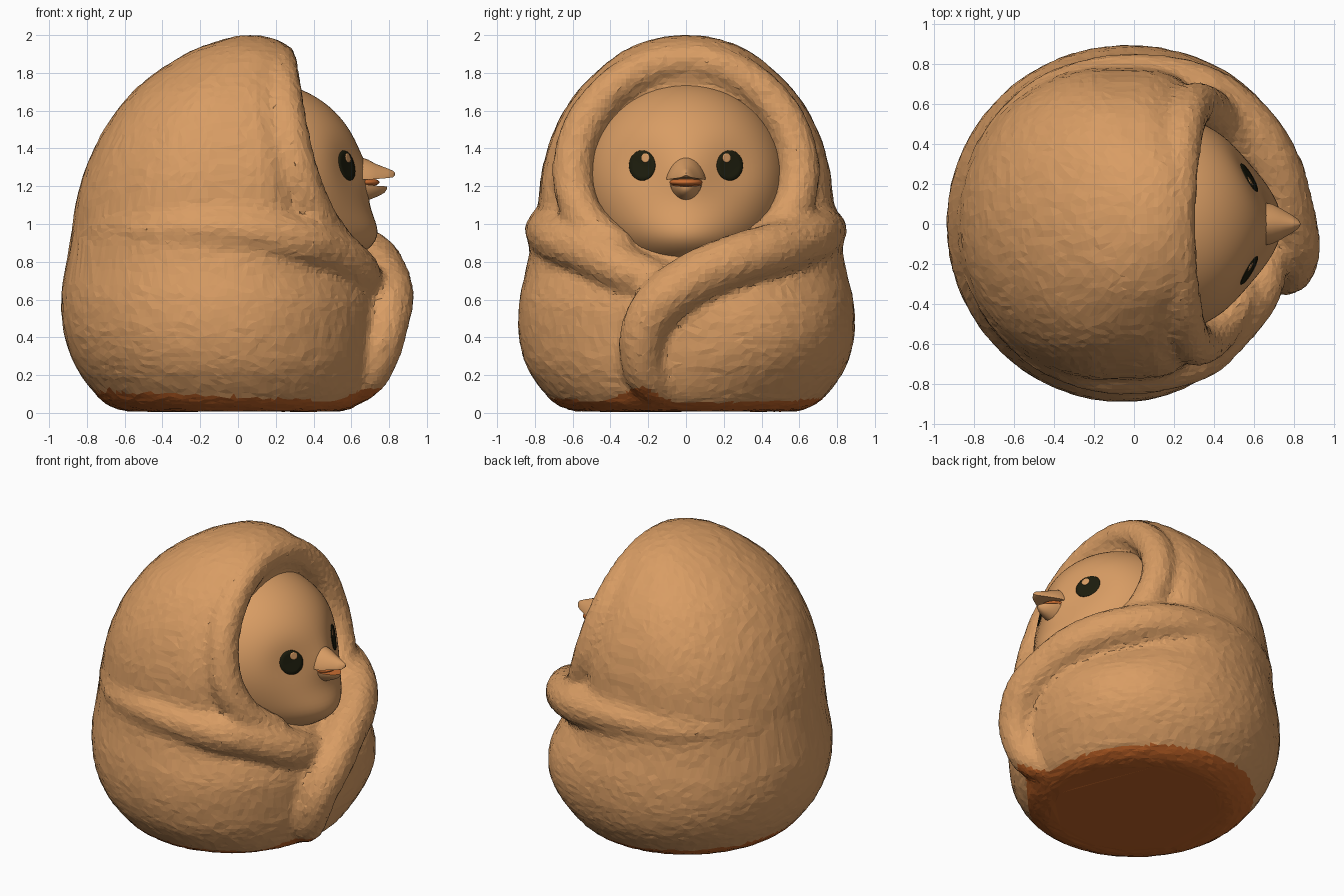
import bpy, bmesh, math, random
from mathutils import Vector, Matrix

if "Cube" in bpy.data.objects:
    bpy.data.objects.remove(bpy.data.objects["Cube"])

random.seed(4)


def material(name, rgb):
    m = bpy.data.materials.new(name)
    m.diffuse_color = (*rgb, 1)
    m.use_nodes = True
    m.node_tree.nodes["Principled BSDF"].inputs["Base Color"].default_value = m.diffuse_color
    return m


TAN = material("warm_tan", (0.69, 0.335, 0.127))
BROWN = material("base_brown", (0.53, 0.125, 0.020))
DARK = material("eye_dark", (0.012, 0.012, 0.004))
ORANGE = material("mouth_orange", (0.58, 0.15, 0.03))


def finish(bm, name, mats, smooth=True):
    bmesh.ops.recalc_face_normals(bm, faces=bm.faces)
    me = bpy.data.meshes.new(name)
    for f in bm.faces:
        f.smooth = smooth
    bm.to_mesh(me)
    bm.free()
    for m in mats:
        me.materials.append(m)
    ob = bpy.data.objects.new(name, me)
    bpy.context.collection.objects.link(ob)
    return ob


def loft(bm, rings):
    """Skin a list of point rings and cap both ends."""
    rows = [[bm.verts.new(p) for p in r] for r in rings]
    n = len(rows[0])
    for a, b in zip(rows, rows[1:]):
        for i in range(n):
            bm.faces.new((a[i], a[(i + 1) % n], b[(i + 1) % n], b[i]))
    bm.faces.new(rows[0][::-1])
    bm.faces.new(rows[-1])


def catmull(pts, steps):
    pts = [pts[0]] + pts + [pts[-1]]
    out = []
    for i in range(1, len(pts) - 2):
        for s in range(steps):
            t = s / steps
            out.append([0.5 * (2 * b + (c - a) * t + (2 * a - 5 * b + 4 * c - d) * t * t
                               + (3 * b - a - 3 * c + d) * t ** 3)
                        for a, b, c, d in zip(*pts[i - 1:i + 3])])
    return out + [list(pts[-1])]


def roll(bm, path):
    """Rounded roll of cloth along points (x, y, z, radius)."""
    for x, y, z, r in catmull(path, 12):
        bmesh.ops.create_icosphere(bm, subdivisions=2, radius=r,
                                   matrix=Matrix.Translation((x, y, z)))


# --- blanket: egg-shaped body and hood (z, back x, front x, half width, front squareness)
sections = [(0.01, -.60, .56, .60, 2), (.05, -.70, .64, .69, 2), (.12, -.77, .69, .76, 2),
            (.25, -.86, .73, .845, 2), (.42, -.92, .74, .885, 2), (.60, -.935, .74, .88, 2),
            (.78, -.91, .66, .84, 2), (.95, -.88, .50, .81, 2.8), (1.10, -.86, .38, .78, 4),
            (1.25, -.82, .31, .765, 5.5), (1.40, -.76, .285, .73, 5.5), (1.55, -.675, .26, .67, 5),
            (1.70, -.555, .26, .575, 4), (1.82, -.405, .275, .455, 3.2), (1.91, -.255, .27, .34, 2.8),
            (1.965, -.11, .22, .215, 2.4), (1.995, .0, .14, .09, 2)]
rings = []
for z, xb, xf, w, n in catmull(sections, 3):
    z = max(z, 0.005)
    cx = 0.3 * (xf + xb)
    ring = []
    for i in range(96):
        c, s = math.cos(i * math.tau / 96), math.sin(i * math.tau / 96)
        e = 2 / n if c > 0 else 1
        rx = xf - cx if c > 0 else cx - xb
        x = cx + rx * math.copysign(abs(c) ** e, c)
        y = w * math.copysign(abs(s) ** e, s)
        # fuller front lobe where the cloth overlaps
        turn = math.degrees(math.atan2(s, c)) - 33
        k = .095 * math.exp(-(turn / 33) ** 2 - ((z - .42) / .25) ** 2)
        ring.append((x + k * c, y + k * s, z))
    rings.append(ring)
bm = bmesh.new()
loft(bm, rings)

# rolled hood rim around the face
half = [(.21, 0, 1.865, .10), (.22, .20, 1.83, .10), (.235, .40, 1.705, .105), (.265, .55, 1.5, .11),
        (.325, .60, 1.25, .11), (.42, .535, 1.03, .105), (.53, .37, .88, .10)]
roll(bm, [(x, -y, z, r) for x, y, z, r in half[:0:-1]] + half)

# arm-like rolls wrapping from the back to the front
roll(bm, [(-.81, 0, .98, .06), (-.73, -.36, .97, .07), (-.46, -.63, .965, .10), (-.1, -.735, .97, .12),
          (.28, -.665, .92, .135), (.48, -.5, .85, .135), (.61, -.33, .76, .13), (.66, -.12, .67, .12)])
roll(bm, [(-.81, 0, .98, .06), (-.73, .36, .97, .07), (-.46, .63, .965, .10), (-.1, .73, .97, .12),
          (.30, .68, .94, .135), (.56, .50, .88, .14), (.70, .29, .82, .14), (.76, .08, .735, .14),
          (.80, -.10, .62, .135), (.785, -.21, .48, .125), (.75, -.24, .33, .115),
          (.67, -.20, .19, .115), (.54, -.05, .12, .11)])
raw = finish(bm, "blanket_source", [TAN])

# fuse the cloth, soften it and facet it
m = raw.modifiers.new("fuse", 'REMESH')
m.mode, m.voxel_size = 'VOXEL', 0.022
m = raw.modifiers.new("soften", 'SMOOTH')
m.factor, m.iterations = 0.5, 14
m = raw.modifiers.new("facet", 'DECIMATE')
m.ratio = 0.3
deps = bpy.context.evaluated_depsgraph_get()
me = bpy.data.meshes.new_from_object(raw.evaluated_get(deps))
bpy.data.objects.remove(raw)
me.name = "blanket"
me.materials.clear()
me.materials.append(TAN)
me.materials.append(BROWN)
for v in me.vertices:
    v.co += v.normal * random.uniform(0, .005)
    v.co.z = max(v.co.z, 0)
for p in me.polygons:  # brown underside, rising on the front fold
    c = p.center
    fold = .09 * math.exp(-((c.y + .24) / .11) ** 2) if c.x > .5 else 0
    p.material_index = int(c.z < 0.085 - 0.045 * c.x + fold)
    p.use_smooth = False
bpy.context.collection.objects.link(bpy.data.objects.new("blanket", me))

# --- head: ellipsoid with a full chin, a slight rise under the beak and shallow eye sockets
HC, HR = Vector((.13, 0, 1.22)), Vector((.54, .545, .53))


def swell(y, z, nx):
    chin = .18 * math.exp(-((z - .88) / .18) ** 2 - (y / .4) ** 2)
    muzzle = .025 * math.exp(-(y * y + (z - 1.25) ** 2) / .012)
    socket = .045 * math.exp(-((abs(y) - .27) ** 2 + (z - 1.31) ** 2) / .025)
    nx = max(0, nx)
    return chin * nx ** .5 + (muzzle - socket) * nx


def head_x(y, z):
    nx = math.sqrt(max(0, 1 - (y / HR.y) ** 2 - ((z - HC.z) / HR.z) ** 2))
    return HC.x + HR.x * nx + swell(y, z, nx)


bm = bmesh.new()
bmesh.ops.create_uvsphere(bm, u_segments=80, v_segments=56, radius=1)
for v in bm.verts:
    n = v.co.copy()
    v.co = HC + Vector((n.x * HR.x, n.y * HR.y, n.z * HR.z))
    v.co.x += swell(v.co.y, v.co.z, n.x)
finish(bm, "head", [TAN])


def face_disc(name, cy, cz, ry, rz, lift, mat):
    """Thin oval plate that follows the head surface."""
    bm = bmesh.new()
    rows = []
    for k, up in ((.12, lift), (.4, lift), (.7, lift), (.97, lift), (1, -.004)):
        rows.append([(head_x(cy + ry * k * math.cos(a), cz + rz * k * math.sin(a)) + up,
                      cy + ry * k * math.cos(a), cz + rz * k * math.sin(a))
                     for a in (i * math.tau / 32 for i in range(32))])
    loft(bm, rows)
    finish(bm, name, [mat])


for side, s in (("right", -1), ("left", 1)):
    face_disc(side + "_eye", s * .232, 1.31, .071, .081, .005, DARK)
    face_disc(side + "_eye_glint", s * .215, 1.35, .022, .025, .009, TAN)


# --- beak halves: pointed half-oval sections (x, half width, flat-side z, peak z)
def beak(name, stations, lining=False):
    bm = bmesh.new()
    loft(bm, [[(x, w * math.cos(a), z0 + (z1 - z0) * math.sin(a) ** 1.4)
               for a in (i * math.pi / 16 for i in range(17))]
              for x, w, z0, z1 in stations])
    ob = finish(bm, name, [TAN, ORANGE], False)
    if lining:  # the inside of the mouth is orange
        for p in ob.data.polygons:
            p.material_index = int(p.normal.z > .9)
    bpy.context.view_layer.objects.active = ob
    ob.select_set(True)
    bpy.ops.object.shade_smooth_by_angle(angle=math.radians(40))
    ob.select_set(False)


beak("upper_beak", [(.62, .11, 1.235, 1.365), (.69, .10, 1.235, 1.34), (.73, .08, 1.238, 1.318),
                    (.79, .045, 1.243, 1.295), (.82, .024, 1.247, 1.282), (.832, .004, 1.258, 1.27)])
beak("lower_beak", [(.62, .092, 1.212, 1.10), (.70, .08, 1.207, 1.13), (.74, .06, 1.202, 1.146),
                    (.775, .034, 1.20, 1.165), (.79, .006, 1.198, 1.186)], True)

# mouth lining between the beak halves
bm = bmesh.new()
bmesh.ops.create_uvsphere(bm, u_segments=24, v_segments=12, radius=1,
                          matrix=Matrix.Translation((.66, 0, 1.221))
                          @ Matrix.Diagonal((.09, .088, .025, 1)))
finish(bm, "mouth", [ORANGE])
